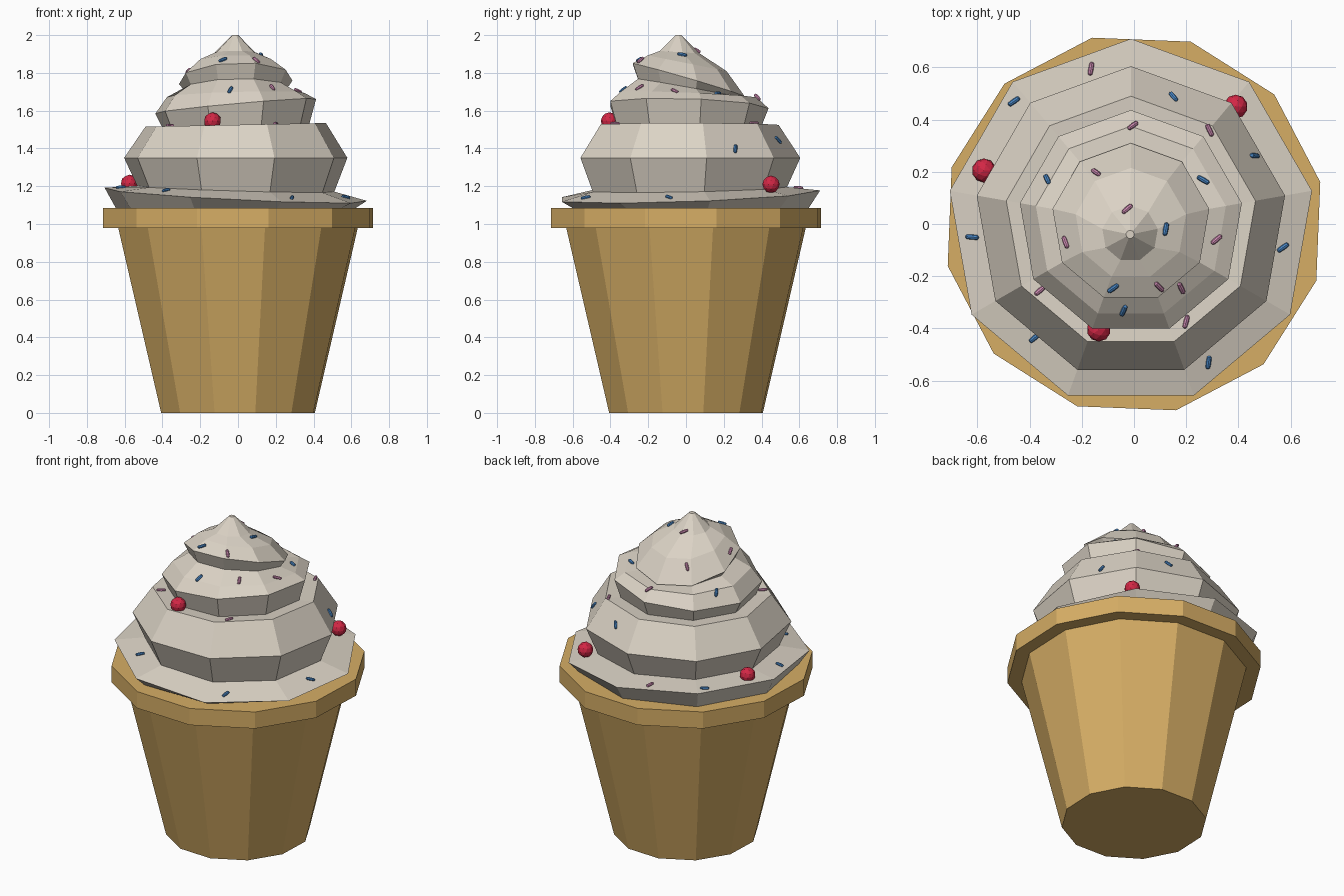
import bpy, bmesh, math
from mathutils import Vector, Matrix
from mathutils.bvhtree import BVHTree

if "Cube" in bpy.data.objects:
    bpy.data.objects.remove(bpy.data.objects["Cube"])


def material(name, rgb):
    m = bpy.data.materials.new(name)
    m.diffuse_color = (*rgb, 1)
    m.use_nodes = True
    m.node_tree.nodes["Principled BSDF"].inputs["Base Color"].default_value = m.diffuse_color
    return m


def finish(bm, name, mat):
    bmesh.ops.recalc_face_normals(bm, faces=bm.faces)
    me = bpy.data.meshes.new(name)
    bm.to_mesh(me)
    bm.free()
    ob = bpy.data.objects.new(name, me)
    me.materials.append(mat)
    bpy.context.collection.objects.link(ob)
    return ob


def loft(rings, sides, phase):
    """Closed loft; ring = (radius, z, slope along x, slope along y, centre x, centre y)."""
    bm = bmesh.new()
    loops = []
    for r, z, sx, sy, cx, cy in rings:
        loop = []
        for i in range(sides):
            a = math.radians(phase) + math.tau * i / sides
            x, y = r * math.cos(a), r * math.sin(a)
            loop.append(bm.verts.new((cx + x, cy + y, z + sx * x + sy * y)))
        loops.append(loop)
    for a, b in zip(loops, loops[1:]):
        for i in range(sides):
            j = (i + 1) % sides
            bm.faces.new((a[i], a[j], b[j], b[i]))
    bm.faces.new(loops[0][::-1])
    bm.faces.new(loops[-1])
    return bm


wafer = material("wafer", (0.67, 0.42, 0.13))
cream_mat = material("cream", (0.71, 0.65, 0.56))
red = material("berry_red", (0.65, 0.02, 0.06))
blue = material("sprinkle_blue", (0.07, 0.25, 0.58))
pink = material("sprinkle_pink", (0.62, 0.26, 0.45))

# Tapered cup with overhanging rim
finish(loft([(0.417, 0, 0, 0, 0, 0), (0.65, 0.98, 0, 0, 0, 0),
             (0.732, 0.98, 0, 0, 0, 0), (0.732, 1.085, 0, 0, 0, 0)],
            12, 12.7), "cup", wafer)

# Whipped cream tiers, each lip tilted a little differently
C = (-0.012, 0.005)
bm = loft([
    (0.645, 1.085, 0, 0, *C), (0.705, 1.153, -0.05, 0.035, *C),
    (0.53, 1.185, -0.03, 0.02, *C), (0.60, 1.35, 0, 0, *C),
    (0.485, 1.525, 0.02, 0, *C), (0.395, 1.52, 0.02, 0, *C),
    (0.432, 1.625, 0.09, -0.03, *C), (0.37, 1.685, 0.03, -0.04, *C),
    (0.275, 1.72, 0.02, -0.18, *C), (0.305, 1.765, 0.03, -0.29, *C),
    (0.215, 1.852, 0.0, -0.2, -0.012, 0.0),
    (0.108, 1.91, 0, -0.06, -0.015, -0.037), (0.016, 2.0, 0, 0, -0.015, -0.04)],
    9, 90)
bm.normal_update()
tree = BVHTree.FromBMesh(bm)
finish(bm, "whipped_cream", cream_mat)

# Berries
for i, p in enumerate([(-0.575, 0.205, 1.215), (0.39, 0.45, 1.21), (-0.135, -0.405, 1.545)]):
    bm = bmesh.new()
    bmesh.ops.create_icosphere(bm, subdivisions=2, radius=0.046, matrix=Matrix.Translation(p))
    finish(bm, f"berry_{i + 1}", red)


# Sprinkles dropped onto the cream: (x, y, heading in degrees)
def sprinkles(name, mat, spots):
    bm = bmesh.new()
    for x, y, deg in spots:
        loc, n, _, _ = tree.ray_cast(Vector((x, y, 3)), Vector((0, 0, -1)))
        if n.z < 0:
            n = -n
        a = math.radians(deg)
        d = Vector((math.cos(a), math.sin(a), 0))
        d.z = -(n.x * d.x + n.y * d.y) / n.z   # keep heading, follow the slope
        d.normalize()
        rot = d.to_track_quat('Z', 'Y').to_matrix().to_4x4()
        base = Matrix.Translation(loc + n * 0.004) @ rot
        new = bmesh.ops.create_uvsphere(bm, u_segments=8, v_segments=6, radius=0.01)["verts"]
        for v in new:
            if abs(v.co.z) < 1e-5:
                continue
            v.co.z += math.copysign(0.016, v.co.z)
        bmesh.ops.transform(bm, matrix=base, verts=new)
    finish(bm, name, mat)


sprinkles("blue_sprinkles", blue, [
    (-0.46, 0.47, 35), (0.15, 0.485, -50), (0.46, 0.26, -5), (-0.33, 0.17, -65),
    (0.265, 0.168, -30), (-0.62, -0.05, -5), (0.12, -0.02, 80), (0.57, -0.09, 35),
    (-0.08, -0.245, 35), (-0.04, -0.33, 65), (-0.38, -0.435, 40), (0.285, -0.53, 82)])
sprinkles("pink_sprinkles", pink, [
    (-0.165, 0.595, 80), (-0.005, 0.375, 35), (0.29, 0.36, -65), (-0.145, 0.195, -35),
    (-0.025, 0.055, 40), (-0.26, -0.07, -70), (0.315, -0.06, 40), (-0.36, -0.255, 40),
    (0.095, -0.24, -45), (0.18, -0.245, -65), (0.2, -0.375, 75)])
